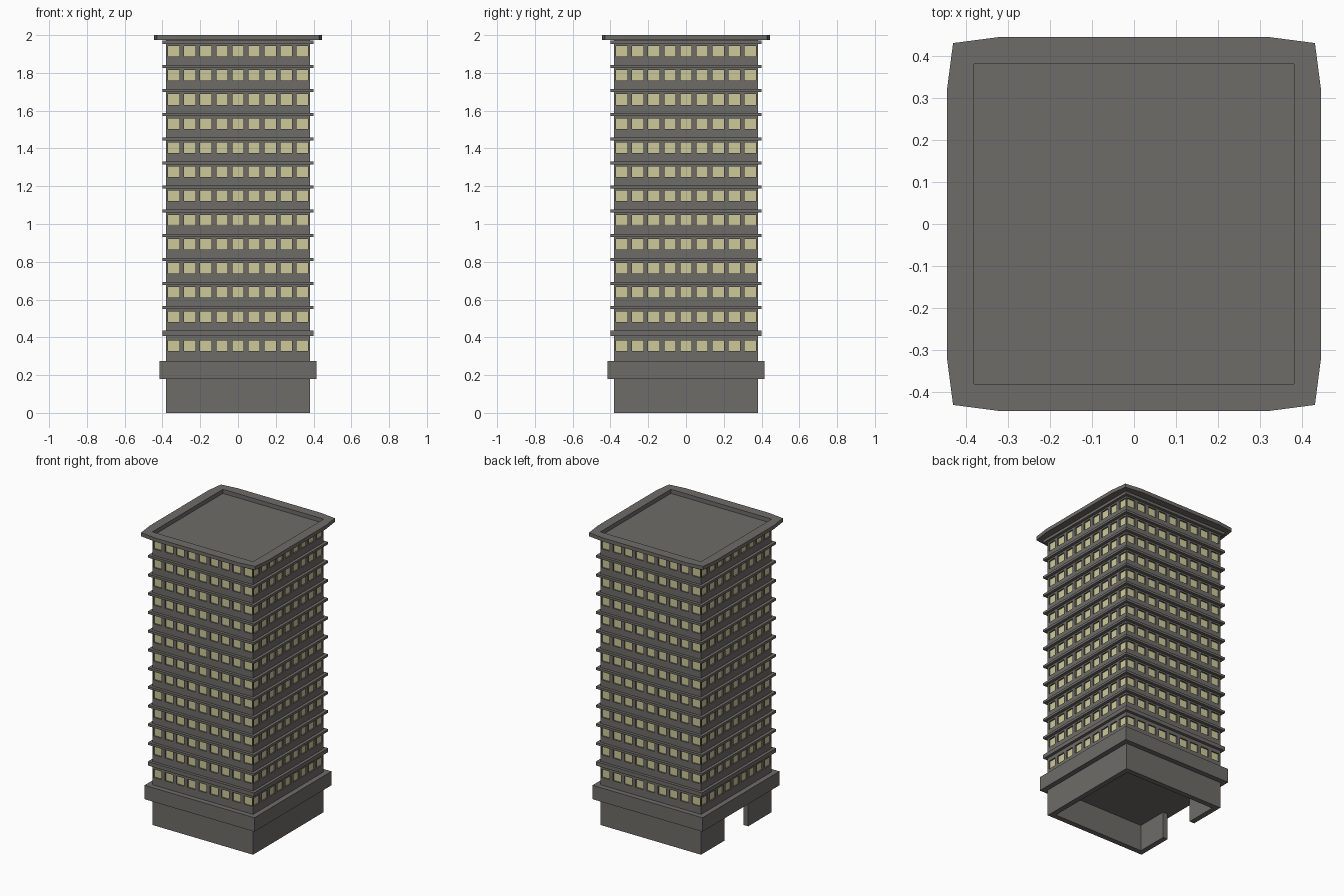
import bpy, bmesh, math
from mathutils import Matrix

cube = bpy.data.objects.get("Cube")
if cube:
    bpy.data.objects.remove(cube)


def make_material(name, colour):
    mat = bpy.data.materials.new(name)
    mat.use_nodes = True
    mat.diffuse_color = (*colour, 1)
    mat.node_tree.nodes["Principled BSDF"].inputs["Base Color"].default_value = (*colour, 1)
    return mat


CONCRETE = make_material("concrete grey", (0.155, 0.15, 0.137))
GLASS = make_material("lit window yellow", (0.61, 0.585, 0.32))

WALL = 0.38
ROOM_TOP = 0.18
WINDOWS, PITCH, WIN_W, WIN_H, RECESS = 9, 0.085, 0.06, 0.056, 0.009
FLOOR_STEP = 0.1277
window_rows = [0.355] + [0.51 + FLOOR_STEP * i for i in range(12)]


def finish(name, bm, mats=(CONCRETE,)):
    bmesh.ops.recalc_face_normals(bm, faces=bm.faces)
    mesh = bpy.data.meshes.new(name)
    bm.to_mesh(mesh)
    bm.free()
    for mat in mats:
        mesh.materials.append(mat)
    obj = bpy.data.objects.new(name, mesh)
    bpy.context.collection.objects.link(obj)
    return obj


def add_box(bm, x0, x1, y0, y1, z0, z1):
    m = Matrix.Translation(((x0 + x1) / 2, (y0 + y1) / 2, (z0 + z1) / 2))
    m = m @ Matrix.Diagonal((x1 - x0, y1 - y0, z1 - z0, 1))
    bmesh.ops.create_cube(bm, size=1, matrix=m)


def slab(name, half, z0, z1):
    bm = bmesh.new()
    add_box(bm, -half, half, -half, half, z0, z1)
    return finish(name, bm)


# Hollow ground floor with a doorway in the -x wall
T, DOOR = 0.036, 0.128
bm = bmesh.new()
for s in (-1, 1):
    y0, y1 = sorted((s * WALL, s * (WALL - T)))
    add_box(bm, -WALL, WALL, y0, y1, 0, ROOM_TOP)
    d0, d1 = sorted((s * DOOR, s * (WALL - T)))
    add_box(bm, -WALL, T - WALL, d0, d1, 0, ROOM_TOP)
add_box(bm, WALL - T, WALL, T - WALL, WALL - T, 0, ROOM_TOP)
finish("ground_floor_walls", bm)

slab("podium_band", 0.415, ROOM_TOP, 0.275)

# Tower walls: a grid cut on the window edges, with the window cells sunk in
xs = [-WALL]
for i in range(WINDOWS):
    c = (i - (WINDOWS - 1) / 2) * PITCH
    xs += [c - WIN_W / 2, c + WIN_W / 2]
xs.append(WALL)
zs = [0.27]
for c in window_rows:
    zs += [c - WIN_H / 2, c + WIN_H / 2]
zs.append(1.975)

bm = bmesh.new()
panes = []
for side in range(4):
    turn = Matrix.Rotation(side * math.pi / 2, 3, "Z")
    grid = [[bm.verts.new(turn @ Matrix.Translation((x, -WALL, z)).translation) for x in xs] for z in zs]
    for r in range(len(zs) - 1):
        for c in range(len(xs) - 1):
            face = bm.faces.new((grid[r][c], grid[r][c + 1], grid[r + 1][c + 1], grid[r + 1][c]))
            if r % 2 and c % 2:
                panes.append(face)
bm.normal_update()
for face in bmesh.ops.extrude_discrete_faces(bm, faces=panes)["faces"]:
    face.material_index = 1
    bmesh.ops.translate(bm, verts=face.verts, vec=face.normal * -RECESS)
bmesh.ops.remove_doubles(bm, verts=bm.verts, dist=0.0001)
finish("tower_walls", bm, (CONCRETE, GLASS))

# Ledges between the floors
slab("first_ledge", 0.4, 0.408, 0.435)
for i in range(12):
    z = 0.557 + FLOOR_STEP * i
    slab(f"floor_ledge_{i + 1}", 0.4, z - 0.008, z + 0.008)

# Roof: deck and an overhanging parapet ring with tapered corners
slab("roof_deck", 0.4, 1.958, 1.972)
quarter = [(0.43, -0.43), (0.445, -0.315), (0.445, 0.315)]
outline = []
for k in range(4):
    turn = Matrix.Rotation(k * math.pi / 2, 2)
    outline += [turn @ Matrix.Translation((*p, 0)).translation.to_2d() for p in quarter]
bm = bmesh.new()
outer = [bm.verts.new((p.x, p.y, 1.975)) for p in outline]
inner = [bm.verts.new((max(-WALL, min(WALL, p.x)), max(-WALL, min(WALL, p.y)), 1.975)) for p in outline]
n = len(outline)
ring = [bm.faces.new((outer[i], outer[(i + 1) % n], inner[(i + 1) % n], inner[i])) for i in range(n)]
top = bmesh.ops.extrude_face_region(bm, geom=ring, use_keep_orig=True)["geom"]
bmesh.ops.translate(bm, verts=[g for g in top if isinstance(g, bmesh.types.BMVert)], vec=(0, 0, 0.025))
finish("roof_parapet", bm)
